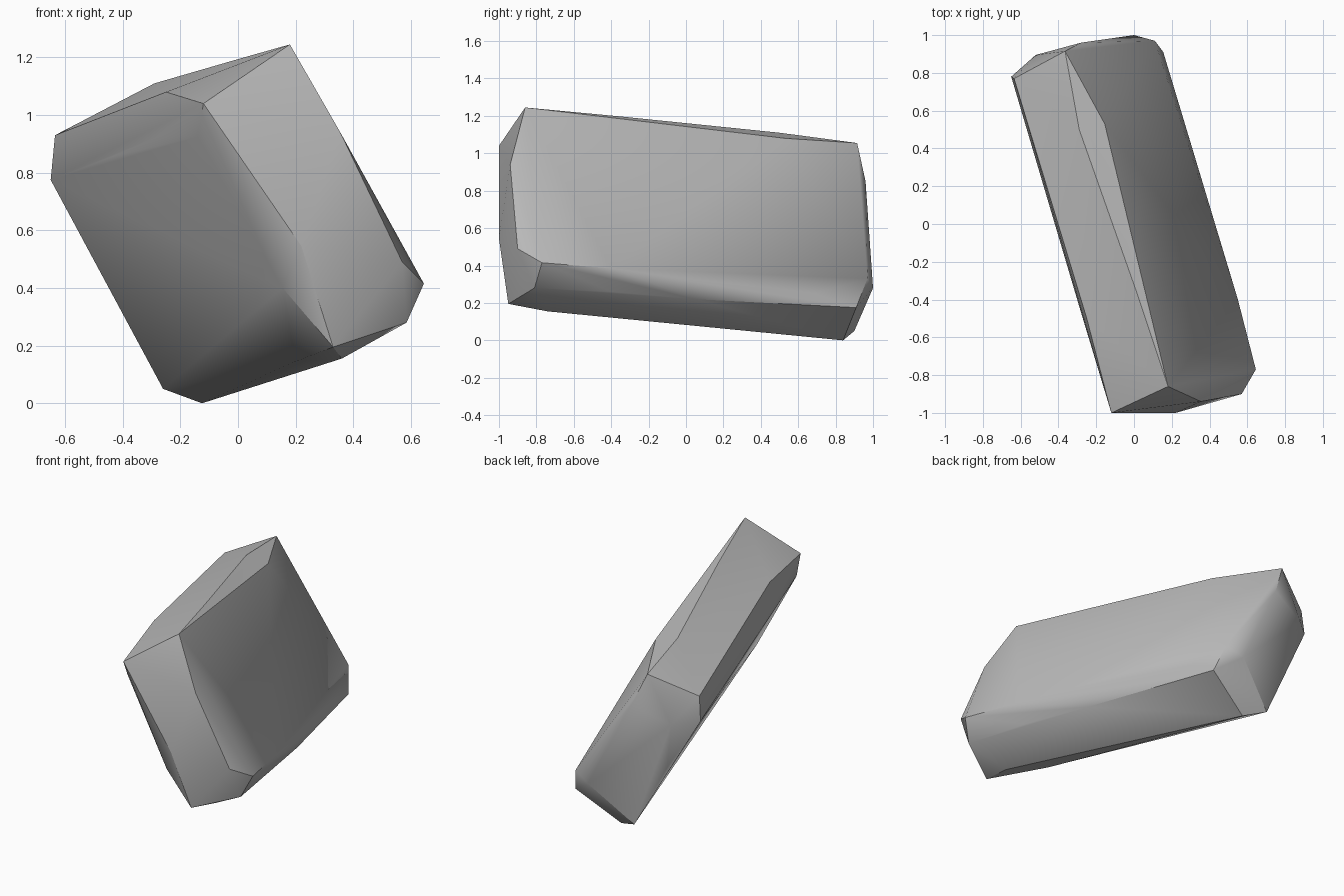
import bpy, bmesh, math

# Corners of the tilted stone slab, grouped by region
front_end = [(0.18, -0.86, 1.245), (-0.12, -1.0, 1.04), (0.22, -1.0, 0.545),
             (0.33, -0.95, 0.195), (0.355, -0.94, 0.94), (0.645, -0.77, 0.415),
             (0.57, -0.9, 0.49), (0.585, -0.81, 0.28), (0.36, -0.74, 0.155),
             (-0.14, -0.93, 0.925), (0.155, -0.95, 0.4)]
back_end = [(-0.125, 0.84, 0.0), (-0.26, 0.9, 0.05), (-0.365, 0.915, 1.055),
            (0.155, 0.91, 0.175), (0.11, 0.97, 0.33), (0.0, 1.0, 0.28),
            (-0.28, 0.96, 0.85), (-0.52, 0.895, 0.76), (-0.635, 0.77, 0.93),
            (-0.65, 0.78, 0.775), (-0.46, 0.85, 0.45)]
top_edges = [(0.01, -0.35, 1.197), (-0.29, 0.5, 1.11), (-0.155, 0.53, 1.08),
             (-0.25, -0.5, 1.08)]
side_edges = [(-0.28, -0.47, 0.925), (-0.44, 0.07, 0.855),
              (0.55, -0.4, 0.385), (0.35, 0.21, 0.355), (0.22, 0.68, 0.25),
              (0.5, -0.4, 0.26), (0.39, 0.05, 0.22)]
bottom_edges = [(0.2, -0.55, 0.145), (-0.125, 0.45, 0.105)]

# Wrap the corners in one chiselled shell
bm = bmesh.new()
for p in front_end + back_end + top_edges + side_edges + bottom_edges:
    bm.verts.new(p)
bmesh.ops.convex_hull(bm, input=bm.verts[:])
loose = [v for v in bm.verts if not v.link_faces]
bmesh.ops.delete(bm, geom=loose, context='VERTS')
bmesh.ops.recalc_face_normals(bm, faces=bm.faces[:])
mesh = bpy.data.meshes.new("stone_slab")
bm.to_mesh(mesh)
bm.free()

slab = bpy.data.objects.new("stone_slab", mesh)
bpy.context.collection.objects.link(slab)

# Plain grey stone
grey = bpy.data.materials.new("stone_grey")
grey.diffuse_color = (0.48, 0.48, 0.48, 1)
mesh.materials.append(grey)

# Soft broad faces, crisp chipped edges
bpy.context.view_layer.objects.active = slab
slab.select_set(True)
bpy.ops.object.shade_smooth_by_angle(angle=math.radians(30))
